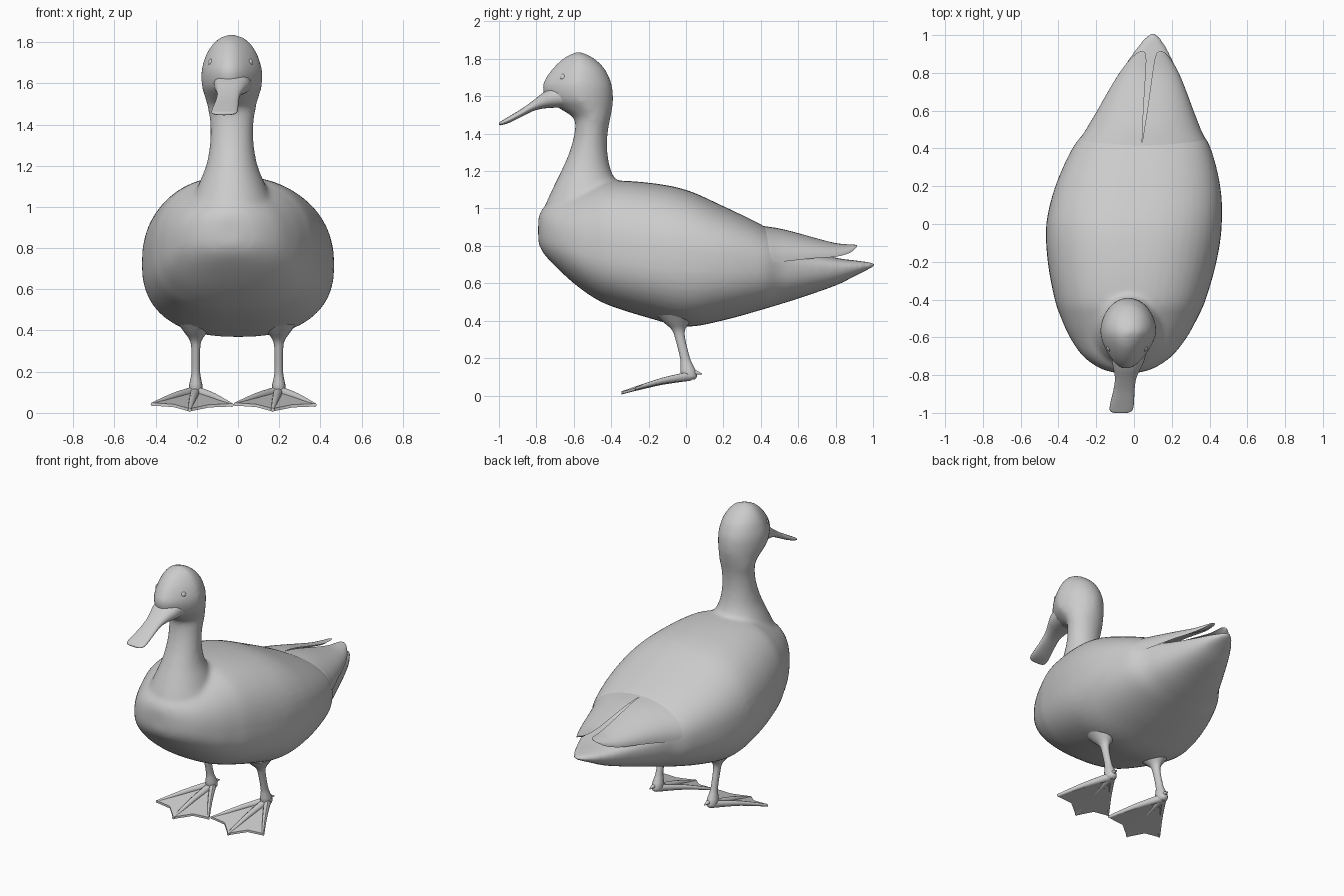
import bpy, bmesh, math
from mathutils import Vector

if "Cube" in bpy.data.objects:
    bpy.data.objects.remove(bpy.data.objects["Cube"])


def resample(rows, n):
    """Catmull-Rom interpolation of tuples of numbers."""
    out = []
    for i in range(len(rows) - 1):
        a, b, c, d = (rows[max(i - 1, 0)], rows[i], rows[i + 1], rows[min(i + 2, len(rows) - 1)])
        for k in range(n):
            t = k / n
            out.append([q + .5 * t * (r - p + t * (2 * p - 5 * q + 4 * r - s + t * (3 * (q - r) + s - p)))
                        for p, q, r, s in zip(a, b, c, d)])
    out.append(list(rows[-1]))
    return out


def loft(bm, rows, ring, sides=32, n=4):
    """Skin closed rings, one per resampled row, with capped ends."""
    rings = [[bm.verts.new(ring(r, 2 * math.pi * k / sides)) for k in range(sides)]
             for r in resample(rows, n)]
    for a, b in zip(rings, rings[1:]):
        for k in range(sides):
            j = (k + 1) % sides
            bm.faces.new((a[k], a[j], b[j], b[k]))
    bm.faces.new(rings[0])
    bm.faces.new(rings[-1])


def finish(bm, name, angle=60):
    bmesh.ops.recalc_face_normals(bm, faces=bm.faces)
    me = bpy.data.meshes.new(name)
    bm.to_mesh(me)
    bm.free()
    ob = bpy.data.objects.new(name, me)
    bpy.context.collection.objects.link(ob)
    bpy.ops.object.select_all(action='DESELECT')
    ob.select_set(True)
    bpy.context.view_layer.objects.active = ob
    bpy.ops.object.shade_smooth_by_angle(angle=math.radians(angle))
    return ob


def power(v, e):
    return math.copysign(abs(v) ** e, v)


def mid_x(y):
    """Centre line of the body, slightly turned towards the tail."""
    return .1 * y if y > 0 else .05 * y


# Body, neck and head: two lofts fused by a voxel remesh
def body_ring(r, a):
    y, w, top, mid, low = r
    s = power(math.sin(a), 2 / 2.4)
    return Vector((mid_x(y) + w * power(math.cos(a), 2 / 2.4), y,
                   mid + s * (top - mid if s > 0 else mid - low)))


def neck_ring(r, a):
    z, front, back, w = r
    f = -math.sin(a)
    narrow = max(0, -f) * min(1, max(0, (z - 1.45) / .1))
    return Vector((-.03 + w * math.cos(a) * (1 - .3 * narrow) - .012 * narrow,
                   (front + back) / 2 + f * (back - front) / 2, z))


body = [(-.79, .05, .95, .88, .82), (-.765, .14, 1.0, .86, .765), (-.7, .235, 1.04, .84, .692),
        (-.6, .31, 1.08, .80, .60), (-.5, .36, 1.12, .78, .527), (-.4, .4, 1.148, .76, .478),
        (-.2, .447, 1.138, .73, .415), (0, .465, 1.10, .72, .368), (.2, .437, 1.012, .71, .402),
        (.4, .367, .915, .70, .457), (.5, .30, .85, .70, .487), (.6, .25, .79, .69, .518),
        (.8, .153, .737, .69, .588), (.9, .1, .723, .69, .637), (.97, .055, .714, .693, .672),
        (1.012, .018, .71, .70, .692)]
neck = [(.9, -.74, -.35, .2), (1.0, -.755, -.34, .2), (1.1, -.716, -.35, .165), (1.2, -.667, -.4, .125),
        (1.3, -.624, -.42, .107), (1.4, -.597, -.419, .105), (1.48, -.598, -.405, .117),
        (1.53, -.67, -.395, .13), (1.58, -.745, -.39, .145), (1.65, -.768, -.394, .149),
        (1.7, -.748, -.41, .139), (1.75, -.712, -.437, .12), (1.8, -.66, -.488, .085),
        (1.828, -.61, -.54, .045), (1.836, -.585, -.565, .015)]
bm = bmesh.new()
loft(bm, body, body_ring, 48)
loft(bm, neck, neck_ring, 48)
ob = finish(bm, "body")
m = ob.modifiers.new("fuse", 'REMESH')
m.mode = 'VOXEL'
m.voxel_size = .014
m.use_smooth_shade = True
m = ob.modifiers.new("soften", 'SMOOTH')
m.factor = .5
m.iterations = 10

# Folded wings: curved shells whose tips float above the tail
wing = [(.25, 0, .33, .93, .74), (.4, 0, .35, .908, .72), (.5, .004, .304, .893, .715),
        (.6, .01, .255, .868, .725), (.7, .014, .208, .84, .735), (.8, .018, .157, .815, .742),
        (.87, .022, .11, .808, .76), (.905, .03, .075, .806, .785), (.915, .045, .055, .803, .798)]
for side, label in ((-1, "left"), (1, "right")):
    def wing_ring(r, a):
        y, g, w, top, low = r
        t = a / math.pi
        inset = 0
        if t > 1:
            t = 2 - t
            inset = min(.03, (w - g) * .3) * math.sin(math.pi * t)
        s, c = math.sin(t * math.pi / 2), math.cos(t * math.pi / 2)
        return Vector((mid_x(y) + side * (g + (w - g) * power(s, .92) - inset * s), y,
                       low + (top - low) * power(c, .92) - inset * c))
    bm = bmesh.new()
    loft(bm, wing, wing_ring, 32)
    finish(bm, label + "_wing")

# Bill: flat spatula widening at the tip
def bill_ring(r, a):
    y, w, top, low = r
    s = math.sin(a)
    return Vector((-.035 + .14 * (y + .75) + w * power(math.cos(a), .8), y,
                   (top + low) / 2 + power(s, .9) * (top - low) / 2))


bm = bmesh.new()
loft(bm, [(-.66, .09, 1.66, 1.54), (-.72, .086, 1.645, 1.538), (-.77, .07, 1.615, 1.533),
          (-.82, .056, 1.575, 1.52), (-.88, .056, 1.532, 1.49), (-.94, .062, 1.496, 1.46),
          (-.98, .062, 1.472, 1.447), (-.995, .05, 1.463, 1.445), (-1.0, .035, 1.458, 1.448)],
     bill_ring, 32)
finish(bm, "bill")

# Eyes
for s, label in ((-1, "left"), (1, "right")):
    bpy.ops.mesh.primitive_uv_sphere_add(segments=16, ring_count=10, radius=.02,
                                         location=(-.036 + s * .09, -.655, 1.7))
    bpy.context.object.name = label + "_eye"
    bpy.ops.object.shade_smooth()

# Legs and webbed feet (both feet point the same way)
tips = [Vector((-.21, -.26, .042)), Vector((-.03, -.345, .014)), Vector((.175, -.27, .038))]
for x, label in ((-.205, "left"), (.198, "right")):
    def tube_z(r, a):
        z, y, rad = r
        return Vector((x + rad * math.cos(a), y + 1.25 * rad * math.sin(a), z))

    def tube_y(r, a):
        return Vector((x + r[0] + r[3] * math.cos(a), r[1], r[2] + r[3] * math.sin(a)))

    bm = bmesh.new()
    loft(bm, [(.43, -.055, .085), (.39, -.05, .055), (.35, -.04, .028), (.3, -.03, .021),
              (.2, -.005, .021), (.16, .005, .027), (.13, .012, .033), (.1, .018, .032),
              (.085, .02, .02)], tube_z, 16)
    finish(bm, label + "_leg")

    bm = bmesh.new()
    for p in tips:
        mid = Vector((0, .02, .108)).lerp(p, .5)
        loft(bm, [(0, .03, .105, .026), (mid.x, mid.y, mid.z + .006, .017),
                  (p.x, p.y, p.z, .009)], tube_y, 10)
    loft(bm, [(0, .02, .115, .018), (.005, .055, .122, .012), (.01, .085, .115, .003)], tube_y, 10)
    # web membranes between neighbouring toes
    for p, q in zip(tips, tips[1:]):
        edge = ((p + q) / 2).lerp(Vector((0, .02, .1)), .1)
        flat = [Vector((0, .02, .1)), p, edge, q]
        up, down = ([bm.verts.new(v + Vector((x, 0, d))) for v in flat] for d in (.007, -.007))
        for f in ((0, 1, 2), (0, 2, 3)):
            bm.faces.new([up[i] for i in f])
            bm.faces.new([down[i] for i in reversed(f)])
        for i in range(4):
            j = (i + 1) % 4
            bm.faces.new((up[i], down[i], down[j], up[j]))
    finish(bm, label + "_foot", 40)
